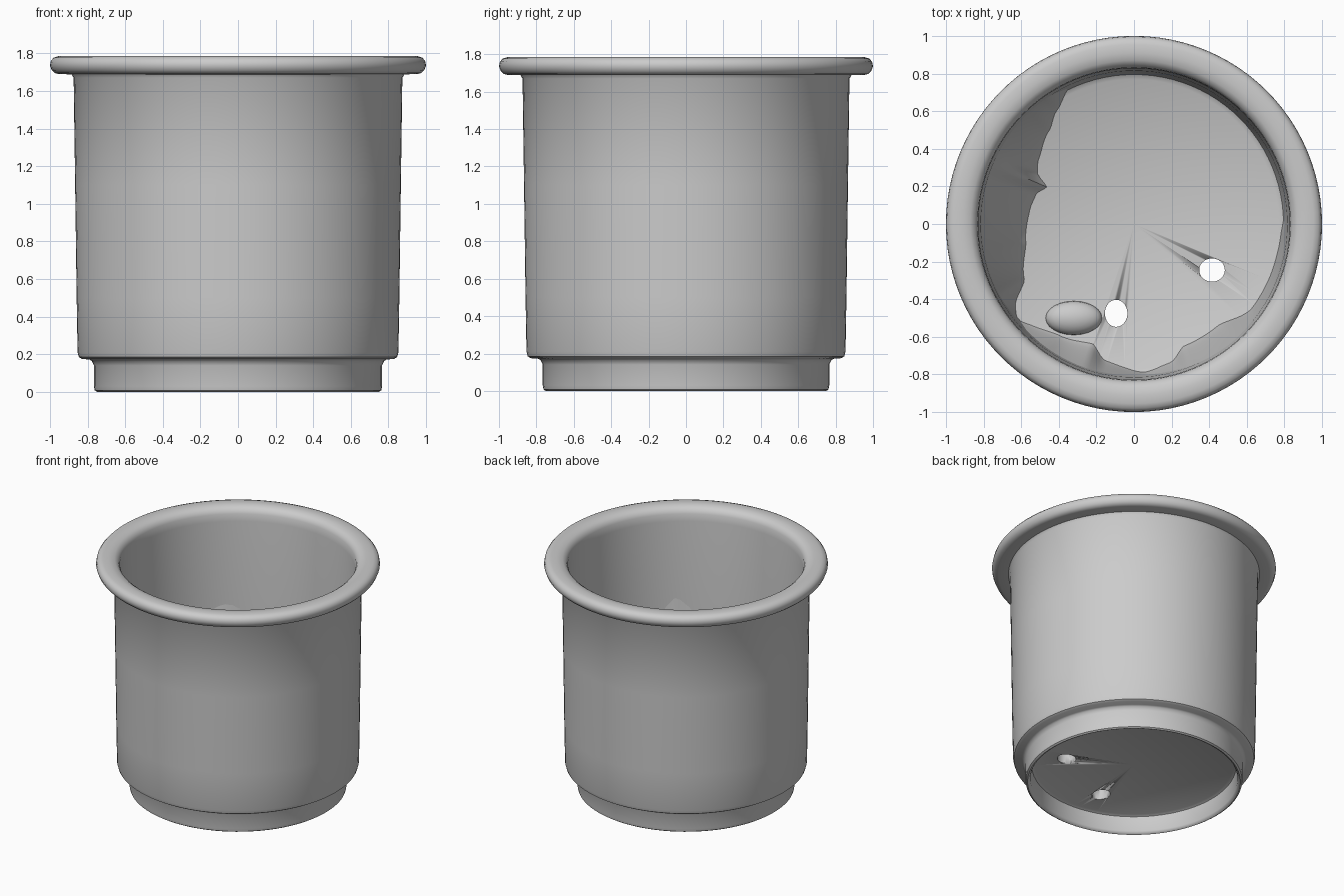
import bpy, bmesh, math
from mathutils import Vector

if "Cube" in bpy.data.objects:
    bpy.data.objects.remove(bpy.data.objects["Cube"], do_unlink=True)

FLOOR = 0.22

# One plain clay-grey material
clay = bpy.data.materials.new("light grey")
clay.use_nodes = True
GREY = (0.6, 0.6, 0.6, 1)
clay.diffuse_color = GREY
clay.node_tree.nodes["Principled BSDF"].inputs["Base Color"].default_value = GREY


def make_object(name, bm, angle=40):
    mesh = bpy.data.meshes.new(name)
    bm.to_mesh(mesh)
    bm.free()
    obj = bpy.data.objects.new(name, mesh)
    bpy.context.collection.objects.link(obj)
    mesh.materials.append(clay)
    bpy.ops.object.select_all(action='DESELECT')
    obj.select_set(True)
    bpy.context.view_layer.objects.active = obj
    bpy.ops.object.shade_smooth_by_angle(angle=math.radians(angle))
    return obj


def lathe(name, profile, steps=96):
    bm = bmesh.new()
    verts = [bm.verts.new((r, 0, z)) for r, z in profile]
    edges = [bm.edges.new(pair) for pair in zip(verts, verts[1:])]
    bmesh.ops.spin(bm, geom=verts + edges, cent=(0, 0, 0), axis=(0, 0, 1),
                   angle=math.tau, steps=steps)
    bmesh.ops.remove_doubles(bm, verts=bm.verts, dist=1e-4)
    bmesh.ops.recalc_face_normals(bm, faces=bm.faces)
    return make_object(name, bm)


# Pot: recessed base, foot ring, wall, rolled rim, inner wall and floor
pot = lathe("pot", [
    (0, 0.14), (0.70, 0.14), (0.72, 0.13), (0.73, 0.02), (0.738, 0.005),
    (0.75, 0.0), (0.762, 0.008), (0.766, 0.03), (0.766, 0.14), (0.778, 0.165),
    (0.79, 0.172), (0.83, 0.175), (0.846, 0.185), (0.853, 0.21),
    (0.858, 0.5), (0.866, 1.1), (0.874, 1.67), (0.885, 1.688),
    (0.955, 1.69), (0.975, 1.695), (0.99, 1.71), (1.0, 1.735),
    (0.995, 1.76), (0.98, 1.777), (0.955, 1.785), (0.91, 1.786), (0.87, 1.78),
    (0.845, 1.762), (0.832, 1.735), (0.828, 1.68), (0.815, 1.0),
    (0.803, 0.3), (0.795, FLOOR + 0.015), (0.77, FLOOR), (0, FLOOR)])

# Drain holes
for x, y, rx, ry in [(0.415, -0.245, 0.068, 0.062), (-0.095, -0.475, 0.06, 0.072)]:
    bm = bmesh.new()
    bmesh.ops.create_cone(bm, cap_ends=True, segments=32, radius1=1, radius2=1, depth=0.3)
    bmesh.ops.scale(bm, vec=(rx, ry, 1), verts=bm.verts)
    bmesh.ops.translate(bm, vec=(x, y, 0.18), verts=bm.verts)
    cutter = make_object("hole_cutter", bm)
    cutter.hide_render = True
    cut = pot.modifiers.new("drain_hole", 'BOOLEAN')
    cut.operation = 'DIFFERENCE'
    cut.solver = 'EXACT'
    cut.object = cutter
    bpy.context.view_layer.objects.active = pot
    # keep the cut ahead of any smoothing modifier
    bpy.ops.object.modifier_move_to_index(modifier=cut.name, index=0)
    bpy.ops.object.modifier_apply(modifier=cut.name)
    bpy.data.objects.remove(cutter, do_unlink=True)


def blend(keys, angle):
    """Eased reach and height between neighbouring keys."""
    for a, b in zip(keys, keys[1:]):
        if a[0] <= angle <= b[0]:
            t = (angle - a[0]) / (b[0] - a[0])
            t = 0.5 * t + 0.5 * t * t * (3 - 2 * t)
            return [a[k] + (b[k] - a[k]) * t for k in (1, 2)]


def bank(name, keys, rows=10, step=1.5):
    """Uneven slope from the floor up to the inner wall; keys are (degrees, inner radius, height)."""
    bm = bmesh.new()
    grid = []
    count = int((keys[-1][0] - keys[0][0]) / step)
    for i in range(count + 1):
        deg = keys[0][0] + (keys[-1][0] - keys[0][0]) * i / count
        reach, height = blend(keys, deg)
        wall = 0.808 + 0.02 * (height - FLOOR)
        row = []
        for j in range(rows + 1):
            s = j / rows
            r = reach + (wall - reach) * s
            z = FLOOR - 0.005 + (height - FLOOR) * s ** 1.25
            a = math.radians(deg)
            row.append(bm.verts.new((r * math.cos(a), r * math.sin(a), z)))
        grid.append(row)
    for a, b in zip(grid, grid[1:]):
        for j in range(rows):
            bm.faces.new((a[j], a[j + 1], b[j + 1], b[j]))
    return make_object(name, bm, 50)


# Slopes against the inside of the wall
bank("right_bank", [
    (115, 0.80, 0.3), (124, 0.73, 1.15), (132, 0.67, 1.12), (146, 0.61, 1.0),
    (152, 0.58, 0.95), (157, 0.50, 0.9), (163, 0.54, 0.85), (172, 0.555, 0.85),
    (190, 0.58, 0.8), (207, 0.65, 0.75), (215, 0.77, 0.5), (220, 0.80, 0.25)])
bank("front_bank", [
    (218, 0.79, 0.25), (236, 0.71, 0.5), (251, 0.67, 0.6), (258, 0.74, 0.5),
    (274, 0.785, 0.35), (285, 0.76, 0.6), (292, 0.70, 0.95), (310, 0.70, 1.2),
    (324, 0.77, 1.05), (345, 0.775, 0.7), (356, 0.78, 0.5), (366, 0.80, 0.25)])

# Low mound on the floor beside one drain hole
bm = bmesh.new()
bmesh.ops.create_uvsphere(bm, u_segments=24, v_segments=12, radius=1)
bmesh.ops.scale(bm, vec=(0.15, 0.09, 0.07), verts=bm.verts)
bmesh.ops.translate(bm, vec=Vector((-0.32, -0.5, FLOOR)), verts=bm.verts)
bmesh.ops.delete(bm, geom=[v for v in bm.verts if v.co.z < FLOOR - 0.02], context='VERTS')
make_object("floor_mound", bm)
